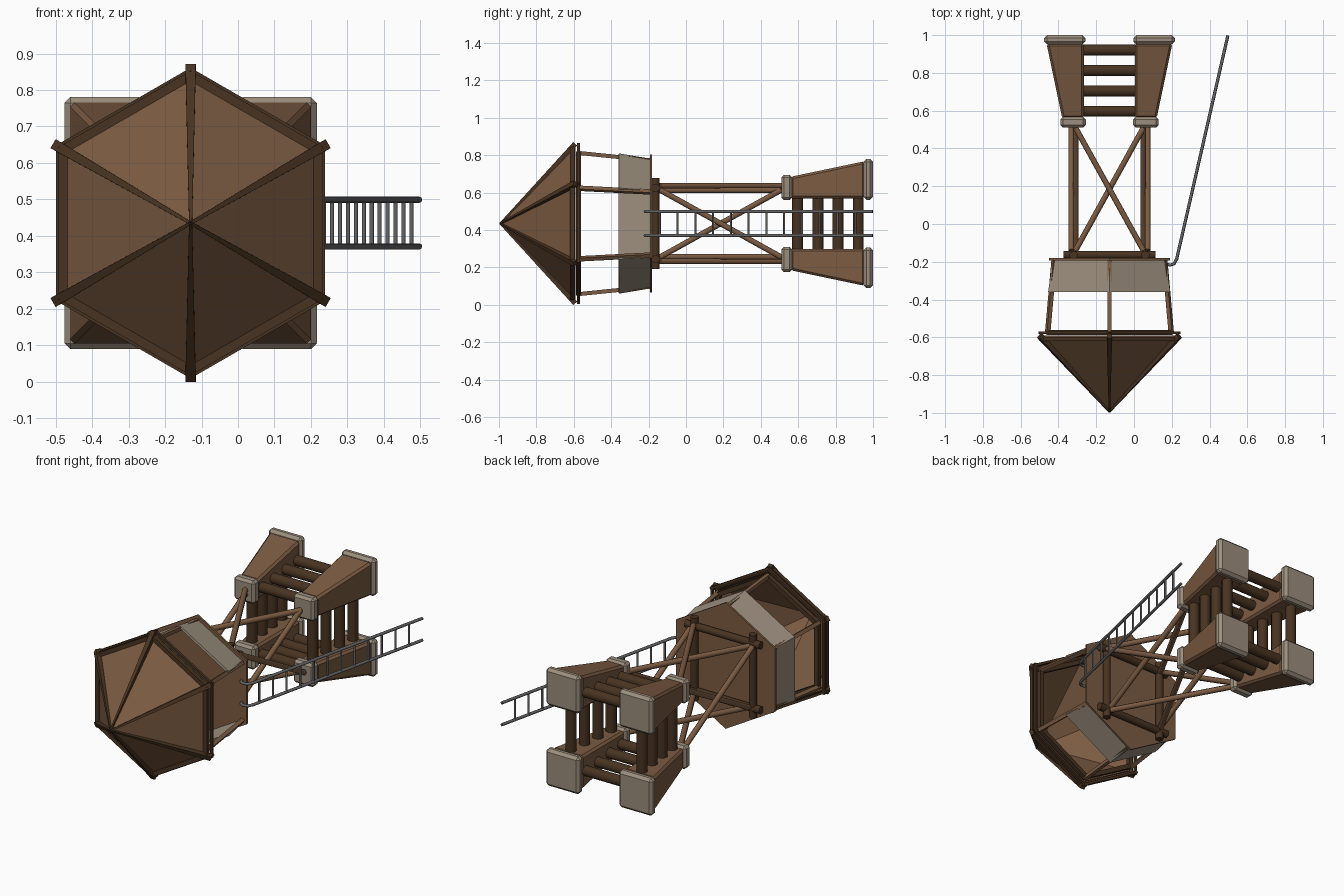
import bpy, bmesh, math
from mathutils import Vector

if "Cube" in bpy.data.objects:
    bpy.data.objects.remove(bpy.data.objects["Cube"])

CX, CZ = -0.13, 0.435          # tower axis, running along y


def material(name, col):
    m = bpy.data.materials.new(name)
    m.diffuse_color = (*col, 1)
    m.use_nodes = True
    m.node_tree.nodes["Principled BSDF"].inputs["Base Color"].default_value = m.diffuse_color
    return m


DARK = material("dark_timber", (0.065, 0.033, 0.015))
WOOD = material("brown_wood", (0.20, 0.105, 0.055))
PALE = material("pale_wood", (0.33, 0.27, 0.205))
METAL = material("ladder_metal", (0.13, 0.13, 0.135))


def P(u, y, w):
    """Point given relative to the tower axis."""
    return Vector((CX + u, y, CZ + w))


def hexpt(i, r, y):
    a = math.radians(30 + 60 * i)
    return P(r * math.cos(a), y, r * math.sin(a))


def loft(name, loops, mat, caps=True, closed=True, ring=False, smooth=False):
    bm = bmesh.new()
    rows = [[bm.verts.new(p) for p in lp] for lp in loops]
    n = len(rows[0])
    pairs = list(zip(rows, rows[1:])) + ([(rows[-1], rows[0])] if ring else [])
    for a, b in pairs:
        for i in range(n if closed else n - 1):
            j = (i + 1) % n
            bm.faces.new((a[i], a[j], b[j], b[i])).smooth = smooth
    if caps and not ring:
        for r in (rows[0], rows[-1]):
            for e in bm.faces.new(r).edges:
                e.smooth = False
    bmesh.ops.recalc_face_normals(bm, faces=bm.faces)
    me = bpy.data.meshes.new(name)
    bm.to_mesh(me)
    bm.free()
    me.materials.append(mat)
    ob = bpy.data.objects.new(name, me)
    bpy.context.collection.objects.link(ob)
    return ob


def beam(name, p, q, r, mat, sides=12, r2=None, up=(0, 1, 0)):
    """Round (or square, sides=4) bar from p to q, optionally tapered."""
    d = (q - p).normalized()
    s = d.cross(Vector(up)).normalized()
    t = s.cross(d)
    off = math.pi / sides
    loops = [[c + rad * (s * math.cos(off + 2 * math.pi * k / sides) + t * math.sin(off + 2 * math.pi * k / sides))
              for k in range(sides)] for c, rad in ((p, r), (q, r2 or r))]
    return loft(name, loops, mat, smooth=sides > 4)


def hexring(name, y0, y1, r_out, r_in, mat):
    return loft(name, [[hexpt(i, r, y) for i in range(6)] for r, y in
                       ((r_out, y0), (r_out, y1), (r_in, y1), (r_in, y0))], mat, ring=True)


def block(name, sx, sz, ends, mat, bevel):
    """Four-sided foot block: ends = (y, inner offset, outer offset)."""
    loops = [[P(sx * a, y, sz * b) for a, b in ((i, i), (o, i), (o, o), (i, o))] for y, i, o in ends]
    ob = loft(name, loops, mat)
    m = ob.modifiers.new("chamfer", 'BEVEL')
    m.width, m.segments = bevel, 1


# Roof: hollow hexagonal pyramid, ridge bars and eaves
roof = loft("roof", [[hexpt(i, r, y) for i in range(6)] for r, y in ((0.004, -0.985), (0.41, -0.597))], WOOD, caps=False)
so = roof.modifiers.new("thickness", 'SOLIDIFY')
so.thickness, so.offset = 0.01, -1
for i in range(6):
    beam(f"roof_ridge_{i}", hexpt(i, 0.0, -0.994), hexpt(i, 0.426, -0.592), 0.006, DARK, 4, 0.02)
hexring("roof_eave", -0.62, -0.597, 0.418, 0.39, DARK)
hexring("roof_plate", -0.588, -0.562, 0.385, 0.355, DARK)
for i in range(6):
    a, b = hexpt(i, 0.418, -0.575), hexpt(i + 1, 0.418, -0.575)
    d = (b - a).normalized() * 0.012
    beam(f"eave_bar_{i}", a - d, b + d, 0.01, DARK, 4)

# Roof posts
for i in range(6):
    beam(f"roof_post_{i}", hexpt(i, 0.338, -0.19), hexpt(i, 0.378, -0.58), 0.015, WOOD, 4)

# Parapet: five sides, the +x side is open for the ladder
wall = loft("parapet", [[hexpt(i, r, y) for i in range(6)] for r, y in ((0.34, -0.19), (0.368, -0.36))],
            PALE, caps=False, closed=False)
so = wall.modifiers.new("thickness", 'SOLIDIFY')
so.thickness, so.offset = 0.014, 0

# Platform floor and supporting frame
loft("platform", [[hexpt(i, 0.37, y) for i in range(6)] for y in (-0.193, -0.181)], WOOD)
for s in (-1, 1):
    beam(f"frame_x_{s}", P(-0.243, -0.163, s * 0.19), P(0.243, -0.163, s * 0.19), 0.022, DARK)
    beam(f"frame_z_{s}", P(s * 0.19, -0.163, -0.243), P(s * 0.19, -0.163, 0.243), 0.022, DARK)

# Legs and foot blocks
for sx in (-1, 1):
    for sz in (-1, 1):
        tag = f"{'left' if sx < 0 else 'right'}_{'lower' if sz < 0 else 'upper'}"
        beam(f"leg_{tag}", P(sx * 0.19, -0.18, sz * 0.19), P(sx * 0.19, 0.55, sz * 0.19), 0.032, DARK)
        block(f"foot_collar_{tag}", sx, sz, ((0.51, 0.125, 0.26), (0.567, 0.125, 0.26)), PALE, 0.014)
        block(f"foot_{tag}", sx, sz, ((0.56, 0.135, 0.25), (0.955, 0.135, 0.333)), WOOD, 0.012)
        block(f"foot_cap_{tag}", sx, sz, ((0.95, 0.127, 0.346), (1.0, 0.127, 0.346)), PALE, 0.016)

# Cross braces and foot crossbars on all four sides
for s in (-1, 1):
    for k, (ya, yb) in enumerate(((-0.14, 0.51), (0.51, -0.14))):
        o = s * (0.19 + (k - 0.5) * 0.024)
        beam(f"brace_side_{s}_{k}", P(o, ya, -0.18), P(o, yb, 0.18), 0.016, WOOD, 8, up=(1, 0, 0))
        beam(f"brace_face_{s}_{k}", P(-0.18, ya, o), P(0.18, yb, o), 0.016, WOOD, 8, up=(0, 0, 1))
    for k in range(4):
        y, o = 0.597 + 0.108 * k, s * (0.197 + 0.011 * k)
        beam(f"crossbar_face_{s}_{k}", P(-0.16, y, o), P(0.16, y, o), 0.03, DARK)
        beam(f"crossbar_side_{s}_{k}", P(o, y, -0.16), P(o, y, 0.16), 0.03, DARK)

# Ladder: hooked rails and rungs
for z in (0.371, 0.499):
    cu = bpy.data.curves.new("ladder_rail", 'CURVE')
    cu.dimensions, cu.bevel_depth, cu.bevel_resolution, cu.use_fill_caps = '3D', 0.0085, 2, True
    pts = ((0.158, -0.19), (0.168, -0.211), (0.19, -0.218), (0.212, -0.211), (0.226, -0.185), (0.497, 0.998))
    sp = cu.splines.new('POLY')
    sp.points.add(len(pts) - 1)
    for p, (x, y) in zip(sp.points, pts):
        p.co = (x, y, z, 1)
    cu.materials.append(METAL)
    bpy.context.collection.objects.link(bpy.data.objects.new("ladder_rail", cu))
for k in range(12):
    y = -0.14 + 0.095 * k
    x = 0.226 + (y + 0.185) * 0.271 / 1.183
    beam(f"ladder_rung_{k}", Vector((x, y, 0.371)), Vector((x, y, 0.499)), 0.006, METAL, 8)
